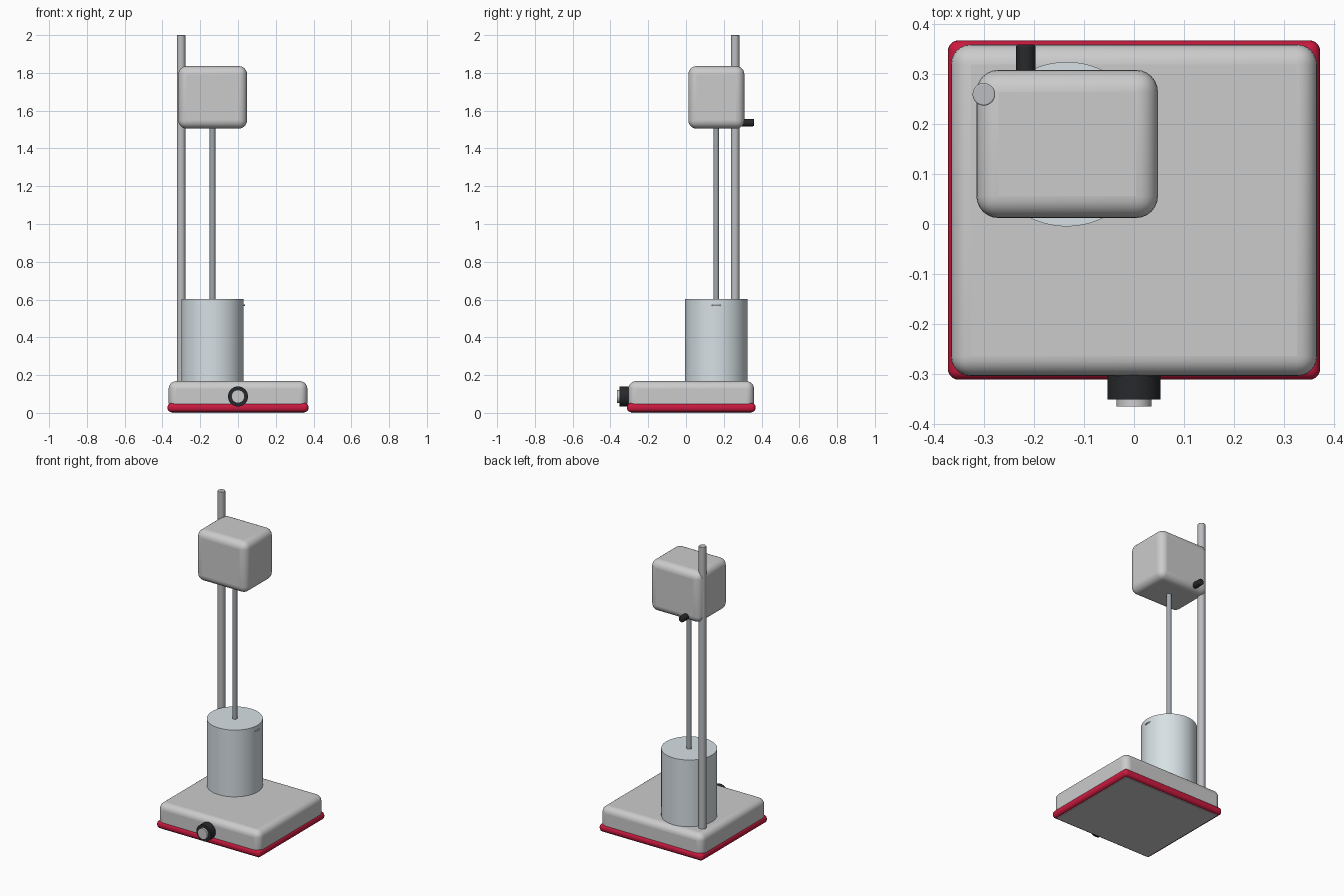
import bpy, math

if "Cube" in bpy.data.objects:
    bpy.data.objects.remove(bpy.data.objects["Cube"])


def paint(ob, name, color):
    m = bpy.data.materials.get(name) or bpy.data.materials.new(name)
    m.diffuse_color = color
    m.use_nodes = True
    m.node_tree.nodes["Principled BSDF"].inputs["Base Color"].default_value = m.diffuse_color
    ob.data.materials.append(m)


def finish(ob, name, color=None, width=0, segments=6):
    ob.name = name
    if width:
        b = ob.modifiers.new("bevel", 'BEVEL')
        b.width, b.segments, b.limit_method = width, segments, 'ANGLE'
        b.angle_limit = math.radians(40)
    bpy.ops.object.shade_smooth_by_angle(angle=math.radians(35))
    if color:
        paint(ob, name + "_colour", color)
    return ob


def box(name, lo, hi, width, color=None):
    c = [(a + b) / 2 for a, b in zip(lo, hi)]
    bpy.ops.mesh.primitive_cube_add(size=1, location=c)
    ob = bpy.context.object
    ob.scale = [b - a for a, b in zip(lo, hi)]
    bpy.ops.object.transform_apply(location=False, rotation=False, scale=True)
    return finish(ob, name, color, width)


def rod(name, center, r, length, color=None, along_y=False, width=0, sides=48):
    rot = (math.pi / 2, 0, 0) if along_y else (0, 0, 0)
    bpy.ops.mesh.primitive_cylinder_add(vertices=sides, radius=r, depth=length,
                                        location=center, rotation=rot)
    return finish(bpy.context.object, name, color, width, 3)


BLACK = (0.02, 0.022, 0.025, 1)
STEEL = (0.36, 0.39, 0.42, 1)
GLASS = (0.68, 0.75, 0.78, 1)

# Base: housing, red rubber rim and underside plate
box("base_housing", (-0.367, -0.305, 0.012), (0.367, 0.36, 0.168), 0.04)
box("base_rim", (-0.373, -0.312, 0.004), (0.373, 0.368, 0.052), 0.021, (0.6, 0.01, 0.05, 1))
box("base_underside", (-0.352, -0.291, 0.0), (0.352, 0.347, 0.02), 0)

# Front dial
rod("dial", (0, -0.326, 0.087), 0.053, 0.052, BLACK, True)
rod("dial_cap", (0, -0.34, 0.087), 0.035, 0.052, None, True)

# Vessel with a small pouring lip
rod("vessel", (-0.135, 0.16, 0.383), 0.165, 0.438, GLASS, sides=64)
bpy.ops.mesh.primitive_torus_add(location=(0.0, 0.16, 0.57), major_radius=0.032,
                                 minor_radius=0.005, major_segments=32, minor_segments=8)
finish(bpy.context.object, "vessel_lip", GLASS)

# Stirring shaft and support pole
rod("stirring_shaft", (-0.135, 0.16, 1.06), 0.015, 0.95, STEEL, sides=32)
rod("support_pole", (-0.301, 0.26, 1.075), 0.0225, 1.85, (0.5, 0.51, 0.53, 1), width=0.003)

# Motor head and its clamp knob
box("motor_head", (-0.316, 0.012, 1.505), (0.048, 0.309, 1.836), 0.044, (0.72, 0.73, 0.74, 1))
rod("clamp_knob", (-0.217, 0.315, 1.537), 0.0195, 0.09, BLACK, True, 0.005)
